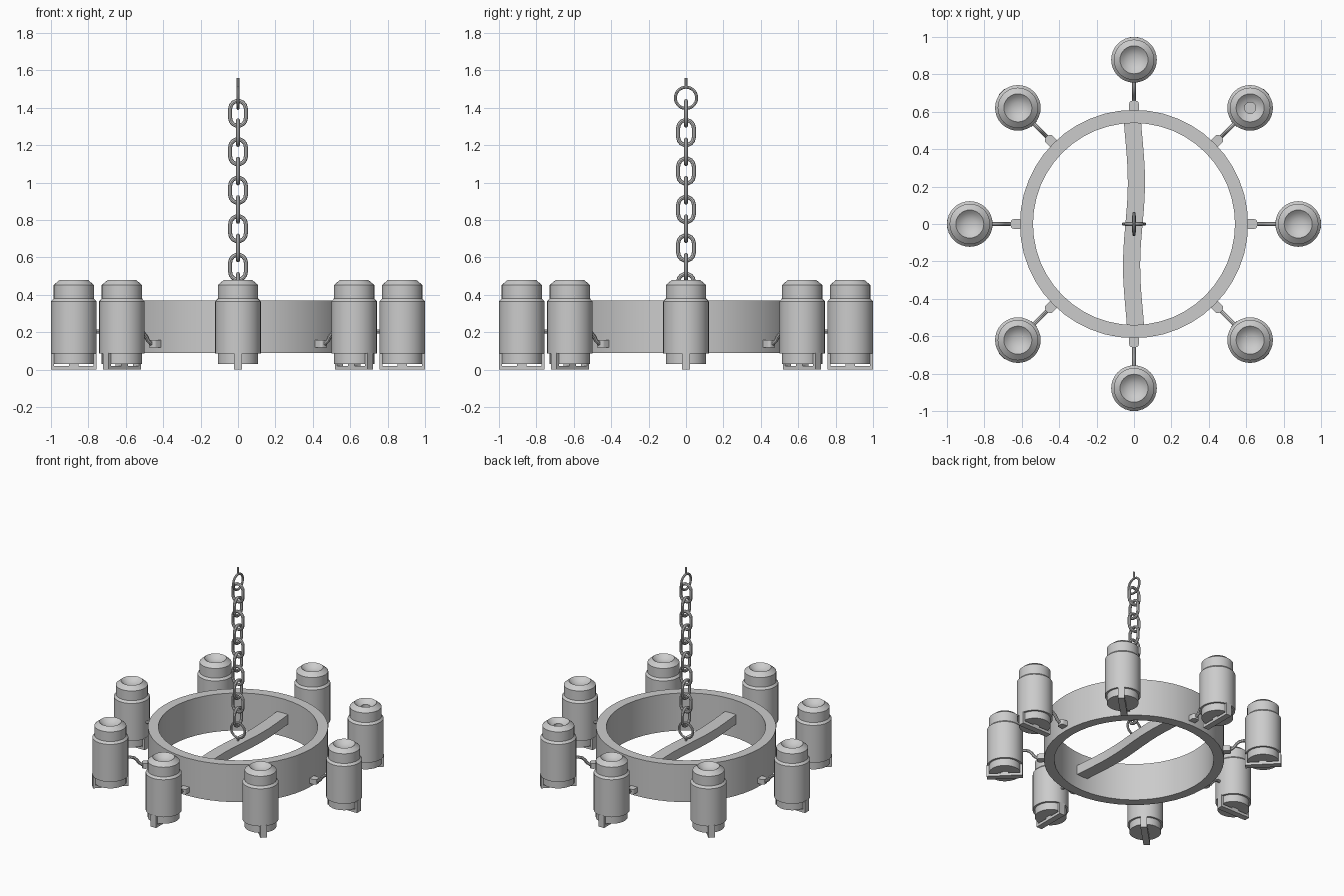
import bpy, bmesh, math
from mathutils import Matrix, Vector

cube = bpy.data.objects.get("Cube")
if cube:
    bpy.data.objects.remove(cube, do_unlink=True)

GREY = (0.6, 0.6, 0.6, 1)
metal = bpy.data.materials.new("grey_metal")
metal.use_nodes = True
metal.diffuse_color = GREY
metal.node_tree.nodes["Principled BSDF"].inputs["Base Color"].default_value = GREY


def add_mesh(name, bm, smooth=True):
    bmesh.ops.recalc_face_normals(bm, faces=bm.faces)
    mesh = bpy.data.meshes.new(name)
    bm.to_mesh(mesh)
    bm.free()
    mesh.materials.append(metal)
    ob = bpy.data.objects.new(name, mesh)
    bpy.context.collection.objects.link(ob)
    if smooth:
        bpy.ops.object.select_all(action='DESELECT')
        ob.select_set(True)
        bpy.context.view_layer.objects.active = ob
        bpy.ops.object.shade_smooth_by_angle(angle=math.radians(30))
    return ob


def lathe(name, profile, steps, closed=False):
    """Revolve (radius, z) points about z."""
    bm = bmesh.new()
    verts = [bm.verts.new((r, 0, z)) for r, z in profile]
    pairs = list(zip(verts, verts[1:]))
    if closed:
        pairs.append((verts[-1], verts[0]))
    edges = [bm.edges.new(p) for p in pairs]
    bmesh.ops.spin(bm, geom=verts + edges, cent=(0, 0, 0), axis=(0, 0, 1),
                   angle=2 * math.pi, steps=steps)
    bmesh.ops.remove_doubles(bm, verts=bm.verts, dist=1e-5)
    return add_mesh(name, bm)


def tube(name, path, radius, normal, closed=False, sides=8):
    """Sweep a round wire along a planar path with the given plane normal."""
    bm = bmesh.new()
    path = [Vector(p) for p in path]
    normal = Vector(normal)
    n = len(path)
    rings = []
    for i, p in enumerate(path):
        a = path[i - 1] if closed or i > 0 else p
        b = path[(i + 1) % n] if closed or i < n - 1 else p
        side = (b - a).normalized().cross(normal)
        rings.append([bm.verts.new(p + radius * (
            side * math.cos(2 * math.pi * k / sides)
            + normal * math.sin(2 * math.pi * k / sides))) for k in range(sides)])
    for i in range(n if closed else n - 1):
        r, s = rings[i], rings[(i + 1) % n]
        for k in range(sides):
            m = (k + 1) % sides
            bm.faces.new((r[k], r[m], s[m], s[k]))
    if not closed:
        bm.faces.new(rings[0])
        bm.faces.new(rings[-1])
    return add_mesh(name, bm)


def box(bm, center, size):
    bmesh.ops.create_cube(bm, size=1, matrix=Matrix.Translation(center)
                          @ Matrix.Diagonal((*size, 1)))


# Main hoop
lathe("hoop", [(0.54, 0.09), (0.61, 0.09), (0.61, 0.37), (0.54, 0.37)], 48, True)

# Slightly warped cross beam
bm = bmesh.new()
bmesh.ops.create_grid(bm, x_segments=1, y_segments=16, size=1)
for v in bm.verts:
    y = v.co.y * 0.56
    v.co = (v.co.x * 0.046 + 0.013 * math.sin(y * 7), y, 0.195)
top = bmesh.ops.extrude_face_region(bm, geom=bm.faces[:])
for v in top["geom"]:
    if isinstance(v, bmesh.types.BMVert):
        v.co.z += 0.07
add_mesh("cross_beam", bm)

# Lamp: holder, sleeve and shallow dished top
R = 0.878
body = [(0, 0.03), (0.108, 0.03), (0.108, 0.085), (0.122, 0.085),
        (0.122, 0.365), (0.108, 0.38), (0.108, 0.452), (0.075, 0.48)]
dish = [(0.06, 0.466), (0.045, 0.457), (0.03, 0.451)]
lamp = lathe("lamp", body + dish + [(0, 0.446)], 32)
socket_lamp = lathe("socket_lamp", body + dish + [(0.03, 0.41), (0, 0.41)], 32)

# Strap under each lamp
bm = bmesh.new()
box(bm, (0, 0, 0.01), (0.244, 0.045, 0.02))
for s in (-1, 1):
    box(bm, (s * 0.114, 0, 0.0475), (0.016, 0.045, 0.085))
box(bm, (0, 0, 0.025), (0.05, 0.045, 0.02))
strap = add_mesh("lamp_strap", bm, False)

# Arm and its mounting block
arm = tube("lamp_arm", [(0.63, 0, 0.138), (0.66, 0, 0.14), (0.68, 0, 0.155),
                        (0.695, 0, 0.178), (0.715, 0, 0.196), (0.74, 0, 0.203),
                        (0.78, 0, 0.203)], 0.011, (0, 1, 0))
bm = bmesh.new()
box(bm, (0.627, 0, 0.138), (0.066, 0.052, 0.038))
outer = [e for e in bm.edges if all(v.co.x > 0.64 for v in e.verts)
         and abs(e.verts[0].co.z - e.verts[1].co.z) > 0.01]
bmesh.ops.bevel(bm, geom=outer, offset=0.018, segments=3, affect='EDGES', profile=0.5)
block = add_mesh("arm_block", bm)

# Repeat the lamp assembly around the hoop
for i in range(8):
    turn = Matrix.Rotation(i * math.pi / 4, 4, 'Z')
    out = turn @ Matrix.Translation((R, 0, 0))
    for part, matrix in ((socket_lamp if i == 1 else lamp, out), (strap, out),
                         (arm, turn), (block, turn)):
        ob = part
        if i > 0 and part is not socket_lamp:
            ob = bpy.data.objects.new(f"{part.name}_{i}", part.data)
            bpy.context.collection.objects.link(ob)
        ob.matrix_world = matrix


# Chain of alternating links, with a round ring at each end
def link(name, z, radius, straight, wire, along_x):
    pts = []
    n = 8 if straight else 14
    for half in (0, 1):
        for k in range(n):
            a = math.pi * (half + k / (n - 1 if straight else n))
            u = radius * math.cos(a)
            w = z + radius * math.sin(a) + (straight if half == 0 else -straight)
            pts.append((u, 0, w) if along_x else (0, u, w))
    tube(name, pts, wire, (0, 1, 0) if along_x else (1, 0, 0), True)


for i in range(10):
    link(f"chain_link_{i}", 1.37 - i * 0.1028, 0.042, 0.025, 0.011, i % 2 == 0)
link("top_ring", 1.453, 0.057, 0, 0.008, False)
link("bottom_ring", 0.343, 0.057, 0, 0.008, True)
tube("top_stem", [(0, 0, 1.505), (0, 0, 1.56)], 0.007, (0, 1, 0))
tube("bottom_stem", [(0, 0, 0.25), (0, 0, 0.29)], 0.007, (0, 1, 0))
